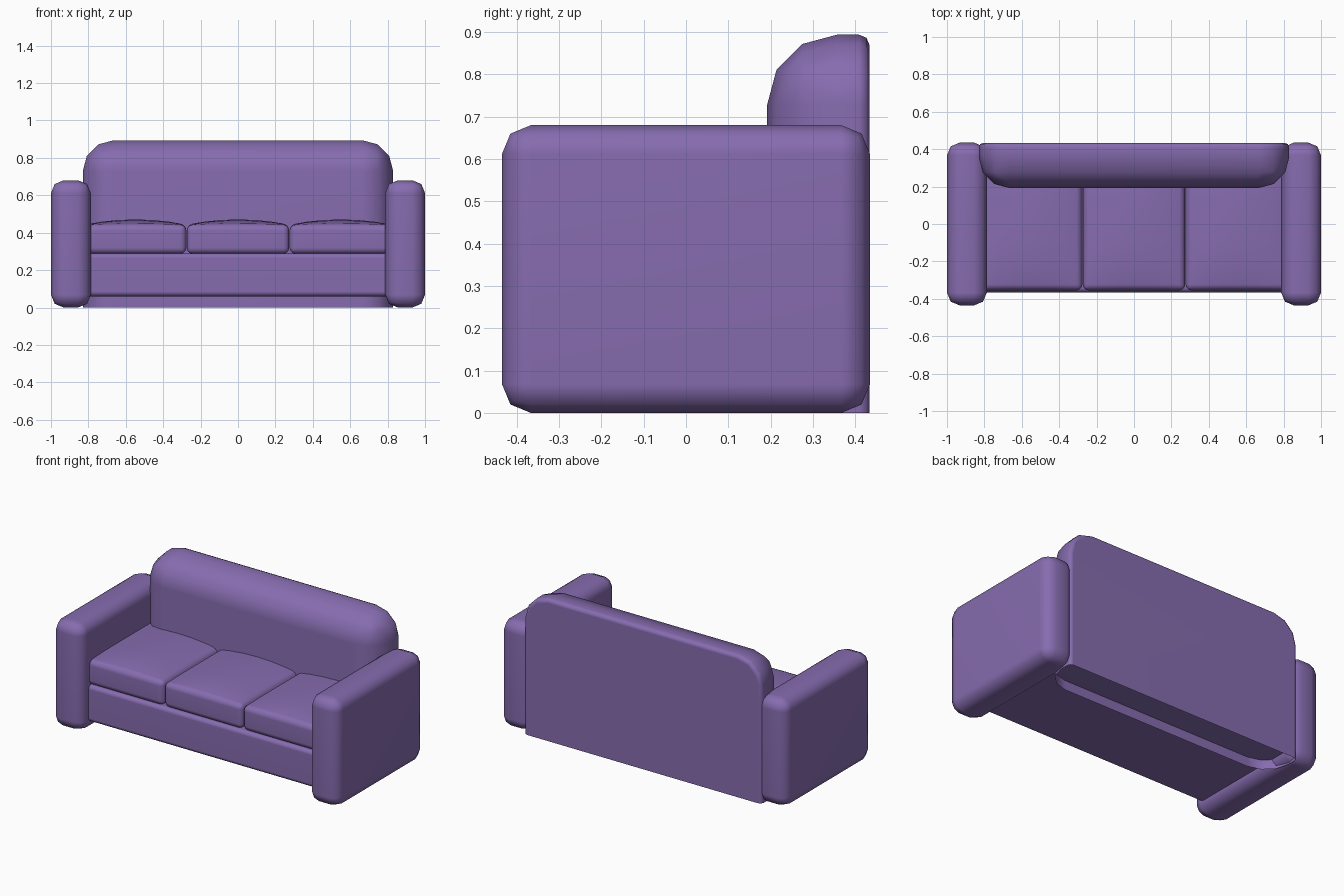
import bpy, bmesh, math

if "Cube" in bpy.data.objects:
    bpy.data.objects.remove(bpy.data.objects["Cube"])

purple = bpy.data.materials.new("purple fabric")
purple.diffuse_color = (0.24, 0.15, 0.43, 1)
purple.use_nodes = True
purple.node_tree.nodes["Principled BSDF"].inputs["Base Color"].default_value = purple.diffuse_color


def box_bmesh(x0, x1, y0, y1, z0, z1):
    bm = bmesh.new()
    bmesh.ops.create_cube(bm, size=1)
    for v in bm.verts:
        v.co.x = x1 if v.co.x > 0 else x0
        v.co.y = y1 if v.co.y > 0 else y0
        v.co.z = z1 if v.co.z > 0 else z0
    return bm


def finish(bm, name, bevel=0, segments=2):
    mesh = bpy.data.meshes.new(name)
    bm.to_mesh(mesh)
    bm.free()
    mesh.materials.append(purple)
    ob = bpy.data.objects.new(name, mesh)
    bpy.context.collection.objects.link(ob)
    for p in mesh.polygons:
        p.use_smooth = True
    if bevel:
        m = ob.modifiers.new("Bevel", 'BEVEL')
        m.width, m.segments = bevel, segments
        m.limit_method, m.angle_limit = 'ANGLE', math.radians(50)
    w = ob.modifiers.new("Normals", 'WEIGHTED_NORMAL')
    w.keep_sharp = True
    return ob


# Arms
for side, name in ((-1, "left_arm"), (1, "right_arm")):
    xs = sorted((side * 0.787, side * 1.0))
    finish(box_bmesh(*xs, -0.435, 0.435, 0, 0.68), name, 0.068, 2)

# Seat base, running back inside the hollow backrest
finish(box_bmesh(-0.82, 0.82, -0.365, 0.41, 0.06, 0.29), "seat_base", 0.025, 3)

# Three domed seat cushions
for i, (x0, x1) in enumerate(((-0.822, -0.276), (-0.274, 0.274), (0.276, 0.822))):
    bm = box_bmesh(x0, x1, -0.355, 0.40, 0.287, 0.443)
    bmesh.ops.subdivide_edges(
        bm, edges=[e for e in bm.edges if abs(e.verts[0].co.z - e.verts[1].co.z) < 1e-4],
        cuts=5, use_grid_fill=True)
    for v in bm.verts:
        if v.co.z > 0.44:
            u = (v.co.x - (x0 + x1) / 2) / ((x1 - x0) / 2)
            w = (v.co.y - 0.0225) / 0.3775
            v.co.z += 0.028 * (1 - u ** 2) * (1 - w ** 4)
    finish(bm, "seat_cushion_%d" % (i + 1), 0.032, 3)

# Backrest: open underneath, large rounding in front, small rounding behind
X, Y0, Y1, Z = 0.83, 0.192, 0.434, 0.894
bm = box_bmesh(-X, X, Y0, Y1, 0, Z)
bmesh.ops.delete(bm, geom=[f for f in bm.faces if f.normal.z < -0.5 or
                           all(v.co.z < 0.01 for v in f.verts)], context='FACES')


def at(e, axis, value):
    return all(abs(v.co[axis] - value) < 1e-4 for v in e.verts)


def at_side(e):
    return at(e, 0, X) or at(e, 0, -X)


big = [e for e in bm.edges if
       (at(e, 1, Y0) and (at(e, 2, Z) or at_side(e))) or (at(e, 2, Z) and at_side(e))]
bmesh.ops.bevel(bm, geom=big, offset=0.165, offset_type='OFFSET', segments=3,
                profile=0.5, affect='EDGES')
rear = [e for e in bm.edges if at(e, 1, Y1) and not at(e, 2, 0)]
bmesh.ops.bevel(bm, geom=rear, offset=0.025, offset_type='OFFSET', segments=2,
                profile=0.5, affect='EDGES')
bmesh.ops.recalc_face_normals(bm, faces=bm.faces)
# make sure the open shell faces outward
front = min(bm.faces, key=lambda f: f.calc_center_median().y)
if front.normal.y > 0:
    bmesh.ops.reverse_faces(bm, faces=bm.faces)
finish(bm, "backrest")
